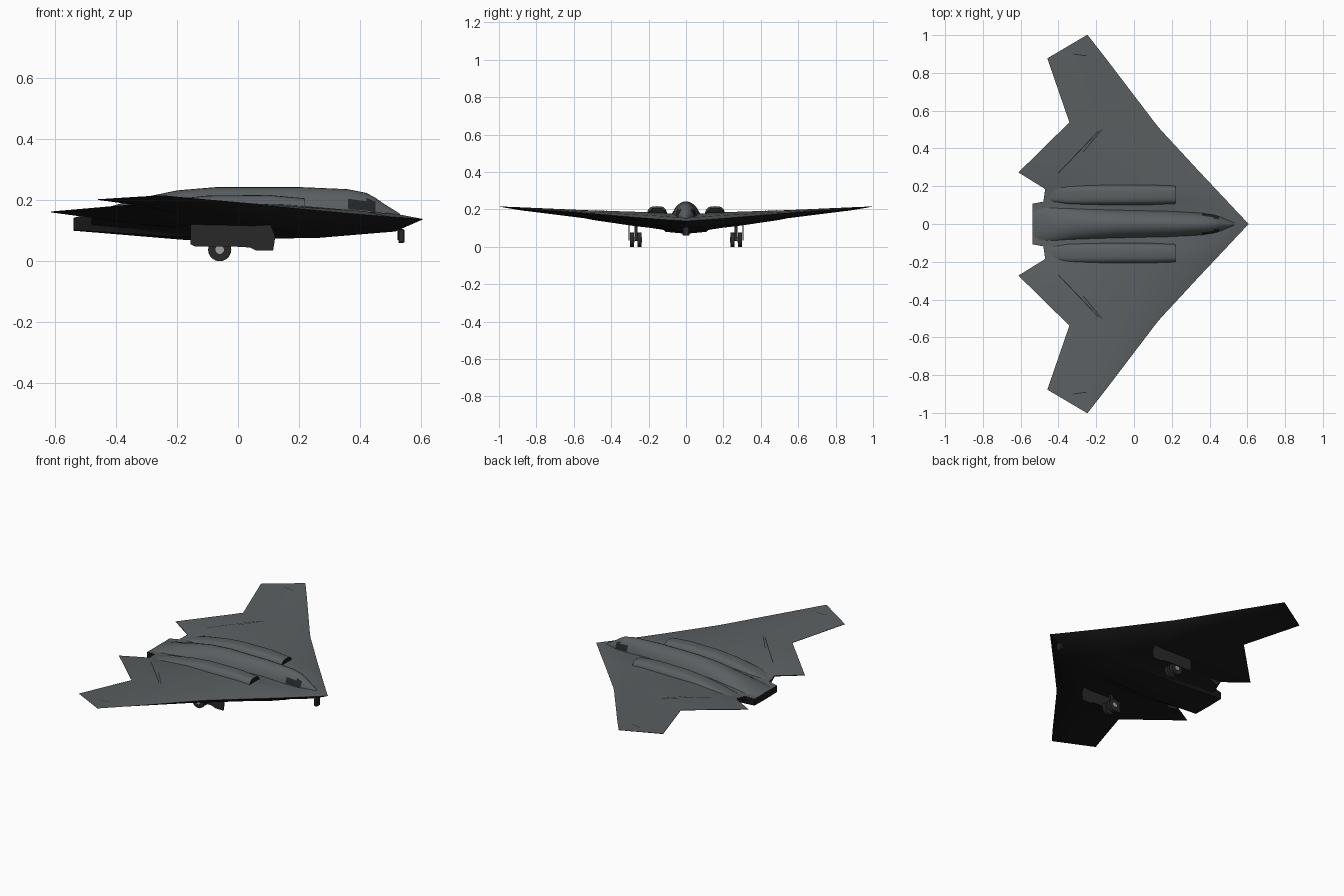
import bpy, bmesh, math
from mathutils import Vector
from mathutils.bvhtree import BVHTree

cube = bpy.data.objects.get("Cube")
if cube:
    bpy.data.objects.remove(cube, do_unlink=True)


def make_material(name, red, green, blue):
    mat = bpy.data.materials.new(name)
    mat.use_nodes = True
    color = (red, green, blue, 1)
    mat.diffuse_color = color
    mat.node_tree.nodes["Principled BSDF"].inputs["Base Color"].default_value = color
    return mat


GREY = make_material("upper grey", 0.105, 0.115, 0.12)
BLACK = make_material("underside black", 0.01, 0.01, 0.01)
GEAR = make_material("gear dark grey", 0.022, 0.022, 0.022)
GLASS = make_material("window dark", 0.018, 0.019, 0.02)
RIM = make_material("wheel rim light grey", 0.35, 0.35, 0.35)


def finish(bm, name, mats, rule=None, smooth=True):
    """Turn a bmesh into an object, colouring faces by a rule."""
    bmesh.ops.recalc_face_normals(bm, faces=bm.faces)
    bm.normal_update()
    if rule:
        for face in bm.faces:
            face.material_index = rule(face.calc_center_median(), face.normal)
    mesh = bpy.data.meshes.new(name)
    bm.to_mesh(mesh)
    bm.free()
    for mat in mats:
        mesh.materials.append(mat)
    obj = bpy.data.objects.new(name, mesh)
    bpy.context.collection.objects.link(obj)
    if smooth:
        bpy.ops.object.select_all(action="DESELECT")
        obj.select_set(True)
        bpy.context.view_layer.objects.active = obj
        bpy.ops.object.shade_smooth_by_angle(angle=math.radians(30))
    return obj


def loft(rings):
    """Skin closed rings of equal length and cap both ends."""
    bm = bmesh.new()
    rows = [[bm.verts.new(p) for p in ring] for ring in rings]
    count = len(rows[0])
    for a, b in zip(rows, rows[1:]):
        for i in range(count):
            j = (i + 1) % count
            bm.faces.new((a[i], a[j], b[j], b[i]))
    bm.faces.new(rows[0])
    bm.faces.new(rows[-1])
    return bm


# Flying wing: span, leading x, trailing x, leading z, trailing z up/low, bulge up/down
STATIONS = [
    (0, .607, -.538, .138, .14, .1, .035, .05),
    (.108, .505, -.538, .145, .142, .102, .035, .042),
    (.118, .496, -.48, .146, .148, .12, .035, .045),
    (.185, .433, -.47, .151, .155, .15, .033, .05),
    (.273, .35, -.612, .158, .163, .16, .028, .048),
    (.5, .14, -.381, .178, .183, .181, .015, .035),
    (.538, .109, -.342, .181, .187, .185, .012, .03),
    (.877, -.149, -.459, .206, .203, .201, .006, .01),
    (1, -.245, -.25, .216, .216, .215, 0, 0),
]
SHAPE = [(.08, .5, .75), (.3, 1, 1), (.68, .9, .85)]


def wing_section(station, side):
    y, lead, trail, zl, zu, zd, up, down = station
    along = lambda t: lead + (trail - lead) * t
    top = [(along(t), side * y, zl + (zu - zl) * t + up * u) for t, u, d in SHAPE]
    low = [(along(t), side * y, zl + (zd - zl) * t - down * d) for t, u, d in SHAPE]
    return [(lead, side * y, zl)] + top + [(trail, side * y, zu), (trail, side * y, zd)] + low[::-1]


sections = [wing_section(s, -1) for s in reversed(STATIONS[1:])]
sections += [wing_section(s, 1) for s in STATIONS]
wing = loft(sections)
bmesh.ops.triangulate(wing, faces=[f for f in wing.faces if len(f.verts) == 4])
bmesh.ops.recalc_face_normals(wing, faces=wing.faces)
surface = BVHTree.FromBMesh(wing)
finish(wing, "flying_wing", [GREY, BLACK], lambda c, n: 0 if n.z > 0.2 else 1)


def arch(x, yc, half, top, base, power, steps=16):
    ring = []
    for i in range(steps + 1):
        a = math.pi * i / steps
        c, s = math.cos(a), math.sin(a)
        ring.append((x, yc + half * math.copysign(abs(c) ** power, c),
                     base + (top - base) * abs(s) ** power))
    return ring


# Central hump with side windows and a dark tail end: x, half width, top
HUMP = [(.53, .012, .156), (.475, .034, .19), (.45, .044, .208), (.42, .052, .224),
        (.36, .062, .236), (.2, .074, .243), (-.07, .08, .243), (-.2, .085, .232),
        (-.33, .09, .205), (-.45, .1, .17), (-.538, .105, .142)]


def hump_rule(c, n):
    if n.x < -0.9:
        return 1
    return 2 if .36 < c.x < .45 and .164 < c.z < .203 and abs(n.y) > .3 else 0


finish(loft([arch(x, 0, w, z, .13, 1) for x, w, z in HUMP]),
       "central_hump", [GREY, BLACK, GLASS], hump_rule)

# Engine humps with dark intakes
ENGINE = [(.22, .05, .206), (.1, .055, .217), (-.1, .056, .215),
          (-.22, .055, .202), (-.35, .05, .178), (-.46, .035, .15)]
for side, label in ((1, "left"), (-1, "right")):
    finish(loft([arch(x, side * .155, w, z, .14, .6) for x, w, z in ENGINE]),
           label + "_engine_hump", [GREY, BLACK],
           lambda c, n: 1 if abs(n.x) > .95 else 0)


def panel_line(name, start, end, width=.005, steps=12):
    """Thin dark strip laid on the upper surface."""
    start, end = Vector(start), Vector(end)
    across = (end - start).orthogonal().normalized() * width / 2
    bm = bmesh.new()
    pairs = []
    for i in range(steps + 1):
        p = start.lerp(end, i / steps)
        pair = []
        for q in (p - across, p + across):
            hit = surface.ray_cast(Vector((q.x, q.y, 1)), Vector((0, 0, -1)))[0]
            if hit:
                pair.append(bm.verts.new(hit + Vector((0, 0, .0012))))
        if len(pair) == 2:
            pairs.append(pair)
    for a, b in zip(pairs, pairs[1:]):
        bm.faces.new((a[0], b[0], b[1], a[1]))
    finish(bm, name, [GLASS], smooth=False)


for side, label in ((1, "left"), (-1, "right")):
    panel_line(label + "_flap_line", (-.4, side * .27), (-.19, side * .49))
    panel_line(label + "_flap_hinge", (-.27, side * .38), (-.17, side * .5), .004)
    panel_line(label + "_tip_line", (-.32, side * .9), (-.25, side * .89), .004)


def box(name, center, size, mat, bevel=0):
    bm = bmesh.new()
    bmesh.ops.create_cube(bm, size=1)
    for v in bm.verts:
        v.co = Vector(a * b for a, b in zip(v.co, size)) + Vector(center)
    obj = finish(bm, name, [mat], smooth=False)
    if bevel:
        mod = obj.modifiers.new("soft edges", "BEVEL")
        mod.width = bevel
    return obj


def disc(name, center, radius, width, mat):
    """Wheel-like cylinder with its axis across the span."""
    bm = bmesh.new()
    bmesh.ops.create_cone(bm, cap_ends=True, segments=20, radius1=radius,
                          radius2=radius, depth=width)
    for v in bm.verts:
        v.co = Vector((v.co.x, v.co.z, v.co.y)) + Vector(center)
    return finish(bm, name, [mat])


# Main landing gear
DOOR = [(-.155, .125), (-.155, .055), (-.14, .048), (-.01, .048), (.04, .045),
        (.06, .035), (.115, .035), (.122, .08), (.105, .125)]
for side, label in ((1, "left"), (-1, "right")):
    for place, y in (("inner", .248), ("outer", .288)):
        disc(f"{label}_{place}_wheel", (-.06, side * y, .038), .038, .022, GEAR)
        disc(f"{label}_{place}_rim", (-.06, side * y, .038), .014, .025, RIM)
    disc(label + "_axle", (-.06, side * .268, .038), .008, .05, GEAR)
    box(label + "_gear_strut", (-.06, side * .268, .085), (.02, .016, .1), GEAR)
    bm = bmesh.new()
    face = bm.faces.new([bm.verts.new((x, side * .302, z)) for x, z in DOOR])
    moved = bmesh.ops.extrude_face_region(bm, geom=[face])["geom"]
    bmesh.ops.translate(bm, vec=(0, side * .006, 0),
                        verts=[g for g in moved if isinstance(g, bmesh.types.BMVert)])
    finish(bm, label + "_gear_door", [GEAR], smooth=False)

# Nose gear
box("nose_gear_strut", (.53, 0, .095), (.014, .012, .05), GEAR)
box("nose_gear_door", (.535, 0, .083), (.02, .035, .045), GEAR, .003)
